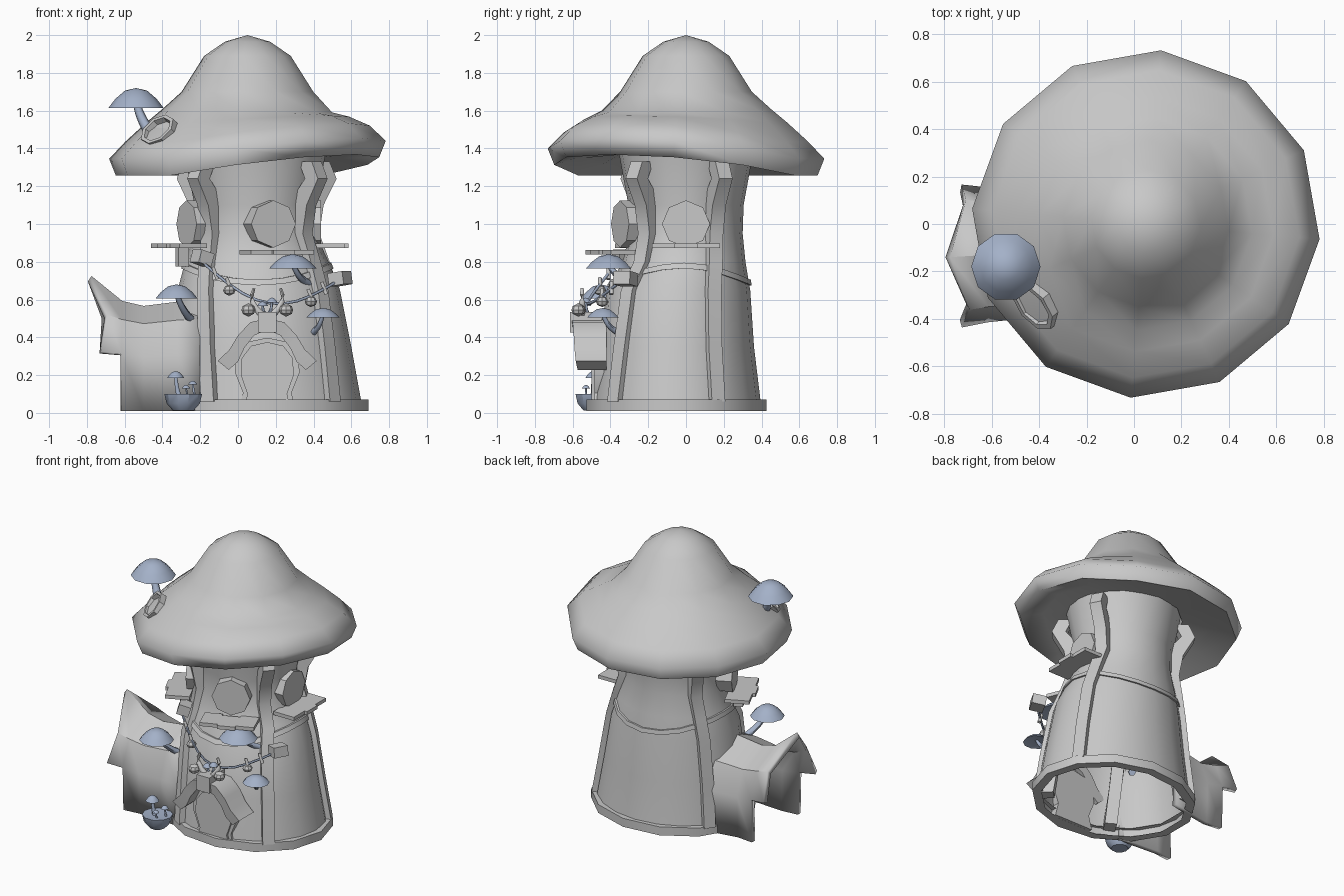
import bpy, bmesh
from math import sin, cos, pi, radians
from mathutils import Vector, Matrix

cube = bpy.data.objects.get("Cube")
if cube:
    bpy.data.objects.remove(cube)


def material(name, rgb):
    m = bpy.data.materials.new(name)
    m.use_nodes = True
    m.diffuse_color = (*rgb, 1)
    m.node_tree.nodes["Principled BSDF"].inputs["Base Color"].default_value = (*rgb, 1)
    return m


STONE = material("pale_grey", (0.58, 0.58, 0.58))
BLUE = material("mushroom_blue", (0.37, 0.44, 0.58))


def build(name, verts, faces, mat=STONE, angle=35):
    me = bpy.data.meshes.new(name)
    me.from_pydata([tuple(v) for v in verts], [], faces)
    bm = bmesh.new()
    bm.from_mesh(me)
    bmesh.ops.remove_doubles(bm, verts=bm.verts, dist=0.0005)
    bmesh.ops.recalc_face_normals(bm, faces=bm.faces)
    bm.to_mesh(me)
    bm.free()
    me.materials.append(mat)
    for p in me.polygons:
        p.use_smooth = True
    me.set_sharp_from_angle(angle=radians(angle))
    ob = bpy.data.objects.new(name, me)
    bpy.context.collection.objects.link(ob)
    return ob


def loft(name, rings, mat=STONE, caps=True, angle=35):
    """Skin a list of closed rings."""
    n = len(rings[0])
    verts = [v for r in rings for v in r]
    faces = [(i * n + j, i * n + (j + 1) % n, (i + 1) * n + (j + 1) % n, (i + 1) * n + j)
             for i in range(len(rings) - 1) for j in range(n)]
    if caps:
        faces += [tuple(range(n)), tuple(range(len(verts) - n, len(verts)))]
    return build(name, verts, faces, mat, angle)


def lathe(name, centre, profile, n=9, mat=STONE):
    c = Vector(centre)
    return loft(name, [[c + Vector((r * cos(2 * pi * j / n), r * sin(2 * pi * j / n), z))
                        for j in range(n)] for r, z in profile], mat, False)


def sweep(name, pts, r0, r1, mat=STONE, n=6):
    pts = [Vector(p) for p in pts]
    rings = []
    for i, p in enumerate(pts):
        q = (pts[min(i + 1, len(pts) - 1)] - pts[max(i - 1, 0)]).to_track_quat('Z', 'Y')
        r = r0 + (r1 - r0) * i / (len(pts) - 1)
        rings.append([p + q @ Vector((r * cos(2 * pi * j / n), r * sin(2 * pi * j / n), 0)) for j in range(n)])
    return loft(name, rings, mat, angle=60)


def box(name, centre, size, turn=0, tilt=0):
    m = Matrix.Rotation(turn, 3, 'Z') @ Matrix.Rotation(tilt, 3, 'Y')
    h = Vector(size) / 2
    return loft(name, [[Vector(centre) + m @ Vector((sx * h.x, sy * h.y, sz * h.z))
                        for sx, sy in ((-1, -1), (1, -1), (1, 1), (-1, 1))] for sz in (-1, 1)])


def plate(name, outline, y0, y1):
    return loft(name, [[Vector((x, y, z)) for x, z in outline] for y in (y0, y1)])


def bend(a, b, sag, n=7):
    a, b = Vector(a), Vector(b)
    return [a.lerp(b, i / n) + Vector(sag) * sin(pi * i / n) for i in range(n + 1)]


def mushroom(name, cap, r, h, root, thick):
    lathe(name + "_cap", cap, [(0, h), (r * .4, h * .87), (r * .75, h * .45), (r, 0),
                               (r * .85, .005), (0, h * .2)], 10, BLUE)
    c = Vector(cap)
    sweep(name + "_stem", bend(c + Vector((0, 0, h * .3)), root, (Vector(root) - c) * -.12 + Vector((0, 0, -.02))),
          thick * .6, thick, BLUE)


# Tower shell: z, centre x, centre y, half width, half depth
BODY = [(.02, .13, -.05, .53, .45), (.35, .12, -.05, .48, .41), (.65, .11, -.04, .43, .38),
        (.8, .10, -.01, .38, .325), (.95, .09, 0, .32, .30), (1.1, .09, 0, .32, .305), (1.4, .09, 0, .38, .36)]


def wall(z, a, out=0.0):
    """Point on the tower wall at height z and angle a, pushed out."""
    i = 0
    while i < len(BODY) - 2 and z > BODY[i + 1][0]:
        i += 1
    lo, hi = BODY[i], BODY[i + 1]
    t = (z - lo[0]) / (hi[0] - lo[0])
    cx, cy, rx, ry = [u + (v - u) * t for u, v in zip(lo[1:], hi[1:])]
    return Vector((cx + (rx + out) * cos(a), cy + (ry + out) * sin(a), z))


def around(n):
    return [2 * pi * j / n for j in range(n)]


loft("tower_wall", [[wall(b[0], a) for a in around(20)] for b in BODY], caps=False)
loft("tower_base", [[wall(.02, a, o) + Vector((0, 0, z)) for a in around(13)]
                    for o, z in ((-.03, -.01), (.03, -.01), (.03, .05), (-.03, .05))], caps=False)
loft("tower_belt", [[wall(.735 + z + .045 * cos(2 * a), a, o) for a in around(20)]
                    for o, z in ((-.01, -.015), (.012, -.015), (.012, .015), (-.01, .015))], caps=False)

# Timber posts with flared heads: angle at the foot and at the head
for k, (foot, head) in enumerate(((-46, -40), (28, 28), (147, 147), (239, 225))):
    rings = []
    for z, o in ((.06, .03), (.35, .03), (.65, .03), (.8, .035), (.95, .045), (1.1, .07), (1.24, .12), (1.33, .06)):
        a = radians(foot + (head - foot) * min(1, z))
        side = Vector((-sin(a), cos(a), 0)) * .04
        inner, outer = wall(z, a, min(-.02, o - .13) if z < 1.2 else o - .09), wall(z, a, o)
        rings.append([inner - side, outer - side, outer + side, inner + side])
    loft(f"post_{k + 1}", rings)

# Mushroom roof, lifted on its front left side
rings = []
for r, z, w in ((0, 2, 0), (.12, 1.965, 0), (.23, 1.89, 0), (.35, 1.7, 0), (.45, 1.61, -.2), (.54, 1.535, .35),
                (.65, 1.435, .9), (.735, 1.345, 1), (.70, 1.258, 1), (.55, 1.31, .7), (.35, 1.37, 0)):
    ring = []
    for j in range(12):
        a = radians(25 + 30 * j)
        lift = .11 * max(0, cos(a + radians(35)))
        ring.append(Vector((.05 + r * cos(a), r * sin(a), z + w * lift)))
    rings.append(ring)
loft("roof_cap", rings, caps=False, angle=80)

# Windows and sills
for name, deg, z, push, slide in (("front", -68, .85, .06, -.05), ("left", 0, .885, .015, 0),
                                  ("right", 205, .885, .065, 0)):
    a = radians(deg)
    out, side = Vector((cos(a), sin(a), 0)), Vector((-sin(a), cos(a), 0))
    c = wall(1.0, a) + out * push + Vector((slide, 0, 0))
    loft(name + "_window", [[c + out * o + side * .127 * sin(t) + Vector((0, 0, .125 * cos(t))) for t in around(8)]
                            for o in (-.06 - push, .015)])
    s = wall(.95, a, .06 + push) + Vector((slide, 0, 0))
    s.z = z
    for k in (-1, 0, 1):
        box(f"{name}_sill_plank_{k + 2}", s + side * .12 * k + out * (.02 if k == 0 else 0),
            (.16, .12, .025), a)
box("right_sill_bracket", s + Vector((0, 0, -.06)) - out * .02, (.06, .04, .1), a)

# Door, frame and hood
X = .155
half = [(.125, .01), (.105, .1), (.14, .2), (.135, .29), (.085, .355)]
door = [(X + x, z) for x, z in half] + [(X, .375)] + [(X - x, z) for x, z in reversed(half)]
plate("door", door, -.5, -.44)
frame = [(X + (x - X) * 1.22, z * 1.06) for x, z in door]
plate("door_frame", frame, -.485, -.42)
path = [(0, .5, .44), (.09, .48, .41), (.155, .41, .345), (.2, .335, .27), (.262, .275, .228)]
path = [(-x, t, b) for x, t, b in reversed(path[1:])] + path
loft("door_hood", [[Vector((X + x, -.61 + abs(x) * .1, t)), Vector((X + x, -.42, t)),
                    Vector((X + x * .78, -.42, b)), Vector((X + x * .78, -.6 + abs(x) * .1, b))] for x, t, b in path])
box("hood_keystone", (X, -.53, .48), (.1, .17, .11))
for s in (-1, 1):
    sweep(f"hood_horn_{s + 2}", bend((X + s * .03, -.55, .52), (X + s * .07, -.55, .66), (s * .03, 0, 0), 4), .022, .008)
    lathe(f"hood_lamp_{s + 2}", (X + s * .1, -.57, .545),
          [(0, -.036), (.03, -.02), (.037, 0), (.03, .02), (0, .036)], 8)
    mushroom(f"hood_sprout_{s + 2}", (X + s * .025, -.53, .575 + s * .01), .03, .025, (X + s * .01, -.52, .53), .01)

# Hanging garland between two brackets
ends = Vector((-.19, -.36, .8)), Vector((.53, -.34, .7))
box("garland_bracket_1", (-.19, -.33, .82), (.08, .1, .07), .5, .3)
box("garland_bracket_2", (.54, -.32, .71), (.09, .1, .07), -.5, -.15)
line = bend(*ends, (0, -.17, -.17), 10)
sweep("garland_rope", line, .008, .008, BLUE)
for k, i in enumerate((1, 2, 8, 9)):
    p = line[i]
    sweep(f"garland_peg_{k + 1}", [p + Vector((-.015, 0, .035)), p + Vector((.01, 0, -.03))], .01, .012)
    if i in (2, 8):
        lathe(f"garland_bulb_{i}", p + Vector((0, 0, -.03)),
              [(0, -.03), (.026, -.018), (.033, 0), (.022, .02), (0, .028)], 8)

# Side annex: arched tunnel, wide at the tower, with a peaked, flared lip
arch = [(-.25, .01), (-.26, .3), (-.2, .47), (0, .56), (.2, .47), (.26, .3), (.25, .01)]
stations = [(-.2, 1.2, 1.03), (-.32, 1.1, 1.02), (-.5, .98, .98), (-.62, 1.03, 1.03)]
verts = [(x, -.13 + y * (s if y > 0 else min(s, 1.03)), .01 + (z - .01) * h) for x, s, h in stations for y, z in arch]
verts += [(-.73, -.42, .32), (-.70, -.35, .51), (-.785, -.14, .71), (-.715, .09, .51), (-.73, .15, .32)]
faces = [(r * 7 + j, r * 7 + j + 1, r * 7 + j + 8, r * 7 + j + 7) for r in range(3) for j in range(6)]
faces += [(21 + j, 22 + j, 28 + j, 27 + j) for j in range(1, 5)]
annex = build("annex", verts, faces)
solid = annex.modifiers.new("thickness", 'SOLIDIFY')
solid.thickness = .035
solid.offset = 0

# Roof dormer ring
n = Vector((-.62, -.5, .6)).normalized()
q = n.to_track_quat('Z', 'Y')
c = Vector((-.41, -.335, 1.485))
loft("dormer_ring", [[c + n * o + q @ Vector((r * 1.2 * cos(t), r * .95 * sin(t), 0)) for t in around(8)]
                     for r, o in ((.1, -.06), (.1, .03), (.08, .03), (.075, 0))], angle=30)

# Mushrooms on roof and walls
mushroom("roof_mushroom", (-.54, -.18, 1.615), .146, .105, (-.45, -.24, 1.46), .032)
mushroom("wall_mushroom_1", (.29, -.41, .765), .125, .075, (.39, -.27, .67), .022)
mushroom("wall_mushroom_2", (.45, -.44, .505), .088, .05, (.39, -.35, .42), .018)
mushroom("wall_mushroom_3", (-.325, -.45, .605), .112, .075, (-.22, -.28, .46), .024)

# Planter bowl with sprouts
lathe("planter_bowl", (-.29, -.49, 0),
      [(0, .012), (.055, .012), (.088, .05), (.1, .1), (.085, .1), (0, .085)], 10, BLUE)
for k, (x, y, z, r) in enumerate(((-.33, -.49, .185, .045), (-.24, -.48, .15, .025), (-.275, -.53, .13, .022))):
    mushroom(f"planter_sprout_{k + 1}", (x, y, z), r, r * .8, (x + .02, y, .08), r * .35)
